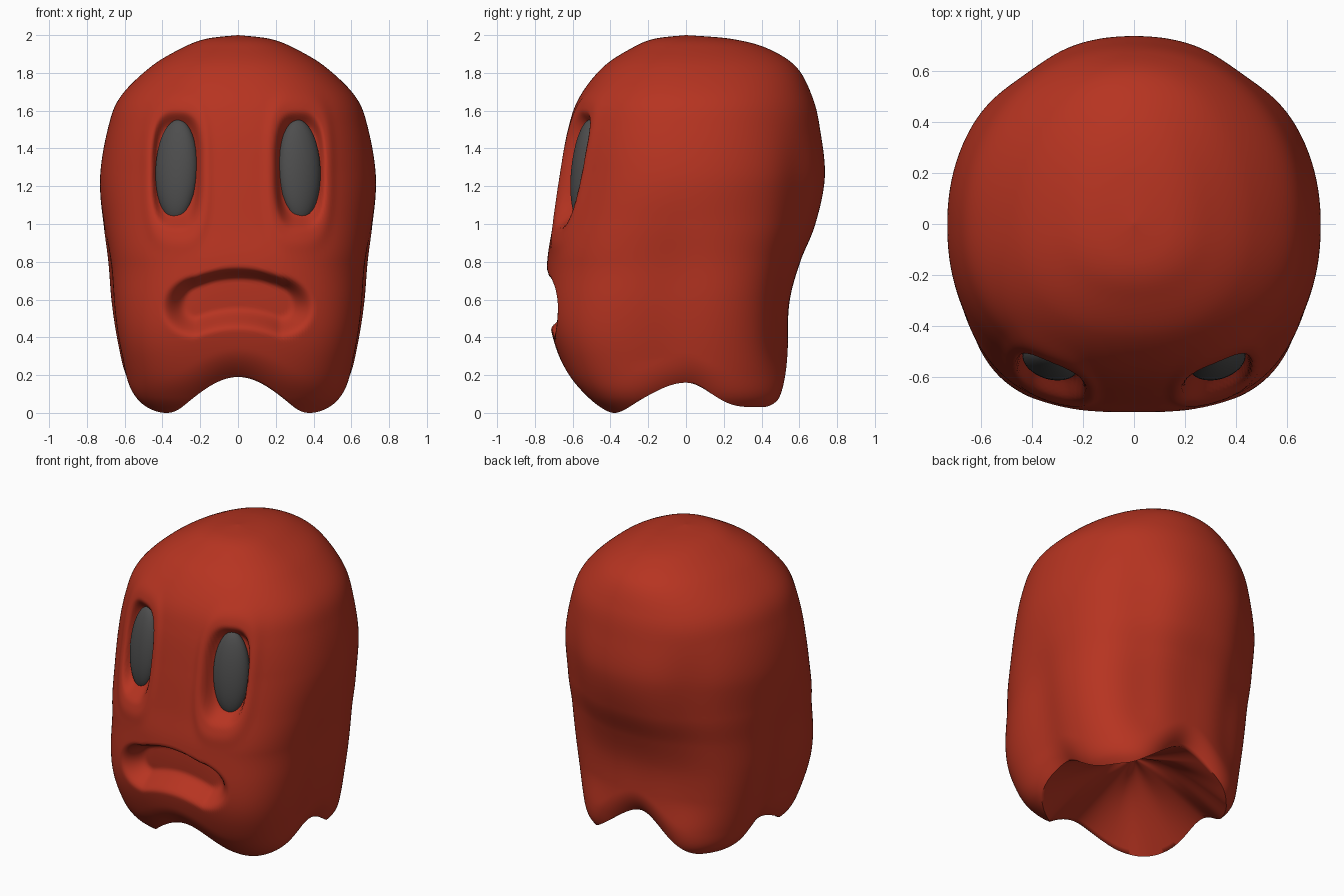
import bpy, bmesh, math

cube = bpy.data.objects.get("Cube")
if cube:
    bpy.data.objects.remove(cube, do_unlink=True)


def make_material(name, color):
    mat = bpy.data.materials.new(name)
    mat.use_nodes = True
    mat.diffuse_color = color
    bsdf = mat.node_tree.nodes["Principled BSDF"]
    bsdf.inputs["Base Color"].default_value = color
    bsdf.inputs["Roughness"].default_value = 0.6
    return mat


red = make_material("brick red", (0.47, 0.034, 0.015, 1))
grey = make_material("dark grey", (0.075, 0.075, 0.075, 1))

# Body profile from crown to hem: height, half width, front depth, back depth
PROFILE = [
    (2.0, 0, 0, 0), (1.98, .17, .17, .24), (1.93, .30, .29, .43),
    (1.83, .465, .44, .585), (1.67, .625, .565, .67), (1.5, .69, .625, .71),
    (1.25, .73, .67, .735), (1.0, .715, .705, .685), (.8, .695, .735, .605),
    (.6, .68, .735, .55), (.4, .65, .705, .54), (.2, .605, .63, .555),
    (.08, .565, .54, .56), (0, .49, .44, .53),
]
LAST = len(PROFILE) - 1
SEGMENTS, ROWS, INNER_ROWS = 320, 150, 24
CEILING = .39


def clamp(v, low=0.0, high=1.0):
    return max(low, min(high, v))


def smoothstep(low, high, v):
    t = clamp((v - low) / (high - low))
    return t * t * (3 - 2 * t)


def bump(v, centre, width):
    return math.exp(-((v - centre) / width) ** 2)


def profile(w):
    """Smooth curve through the profile keys."""
    i = min(int(w), LAST - 1)
    t = w - i
    keys = [PROFILE[int(clamp(i + k, 0, LAST))] for k in (-1, 0, 1, 2)]
    return [b + .5 * t * (c - a + t * (2*a - 5*b + 4*c - d + t * (3*(b - c) + d - a)))
            for a, b, c, d in zip(*keys)]


def hem_height(c, s):
    """Scalloped hem: four feet at the corners, arches between them."""
    arch = (c * c - s * s) ** 2
    if abs(c) > abs(s):
        middle = .16
        if s > 0:
            arch *= arch
    else:
        middle = .19 if s < 0 else .25
    foot = .03 * smoothstep(0, .6, s)
    return foot + (middle - foot) * arch


def hem_parameter(height):
    low, high = 0, LAST
    for _ in range(30):
        mid = (low + high) / 2
        if profile(mid)[0] > height:
            low = mid
        else:
            high = mid
    return low


def face_relief(x, z):
    """Depth of the eye sockets and the frowning mouth."""
    d = (abs((abs(x) - .325) / .12) ** 3 + abs((z - 1.285) / .28) ** 3) ** (1 / 3)
    push = .08 * (1 - smoothstep(.78, 1.15, d))
    push -= .01 * bump(d, 1.35, .2)
    cx = clamp(x, -.22, .22)
    drop = z - (.605 - .9 * cx * cx)
    m = math.hypot(.88 * (x - cx), drop) / .155
    # The upper lip is steep, the lower lip and corners a soft slope
    flat = .3 + .35 * smoothstep(0, .1, drop) * smoothstep(.4, .2, abs(x)) if abs(x) < .2 \
        else .3 + .35 * smoothstep(0, .1, drop) * (1 - smoothstep(.2, .36, abs(x)))
    return push + .13 * (1 - smoothstep(flat, 1.08, m))


def body_point(c, s, w, hem):
    z, a, front, back = profile(w)
    if s < 0:
        b, n = front, 3.5 - .8 * smoothstep(.3, .8, z) - .45 * smoothstep(.8, 1.3, z)
    else:
        b, n = back, 2.6 - .5 * smoothstep(.5, 1.2, z)
    r = ((abs(c) / a) ** n + (abs(s) / b) ** n) ** (-1 / n)
    # Soft vertical folds on the sides and beside the back ridge
    low = smoothstep(.1, .3, z) * (1 - smoothstep(.6, 1.15, z))
    r *= 1 - .04 * low * bump(s, -.15, .25)
    high = smoothstep(.15, .4, z) * (1 - smoothstep(1.2, 1.6, z))
    r *= 1 - .03 * high * bump(math.atan2(s, abs(c)), .95, .22)
    # Arches of the hem curl inward
    r *= 1 - .5 * hem * clamp(1 - (z - hem) / .15) ** 2
    x, y = r * c, r * s
    if s < 0:
        y += face_relief(x, z) * smoothstep(0, .35, -s)
    return x, y, z


def underside_point(rim, t):
    """From the hem (t = 0) up to the middle of the hollow (t = 1)."""
    x, y, z = rim
    straight = clamp(z / .19)
    rise = straight * t + (1 - straight) * math.sin(t * math.pi / 2)
    return x * (1 - t), y * (1 - t), z + (CEILING - z) * rise


# Sheet body with a shallow hollow underneath
bm = bmesh.new()
crown = bm.verts.new((0, 0, PROFILE[0][0]))
hollow = bm.verts.new((0, 0, CEILING))
columns = []
for j in range(SEGMENTS):
    angle = math.tau * (j + .5) / SEGMENTS
    c, s = math.cos(angle), math.sin(angle)
    hem = hem_height(c, s)
    end = hem_parameter(hem)
    points = [body_point(c, s, end * i / ROWS, hem) for i in range(1, ROWS + 1)]
    rim = points[-1]
    points += [underside_point(rim, i / INNER_ROWS) for i in range(1, INNER_ROWS)]
    columns.append([bm.verts.new(p) for p in points])
for j in range(SEGMENTS):
    one, two = columns[j], columns[(j + 1) % SEGMENTS]
    bm.faces.new((crown, one[0], two[0]))
    for i in range(len(one) - 1):
        bm.faces.new((one[i], one[i + 1], two[i + 1], two[i]))
    bm.faces.new((one[-1], hollow, two[-1]))
mesh = bpy.data.meshes.new("sheet_body")
bm.to_mesh(mesh)
bm.free()
mesh.materials.append(red)
body = bpy.data.objects.new("sheet_body", mesh)
bpy.context.collection.objects.link(body)
bpy.ops.object.select_all(action="DESELECT")
body.select_set(True)
bpy.context.view_layer.objects.active = body
bpy.ops.object.shade_smooth_by_angle(angle=math.radians(75))

# Eyes set in the sockets
for name, side in (("left_eye", 1), ("right_eye", -1)):
    bpy.ops.mesh.primitive_uv_sphere_add(
        segments=48, ring_count=24, radius=1, location=(side * .325, -.533, 1.285),
        rotation=(math.radians(-6), 0, side * math.radians(17)))
    eye = bpy.context.object
    eye.name = name
    eye.scale = (.115, .07, .268)
    eye.data.materials.append(grey)
    bpy.ops.object.shade_smooth()
